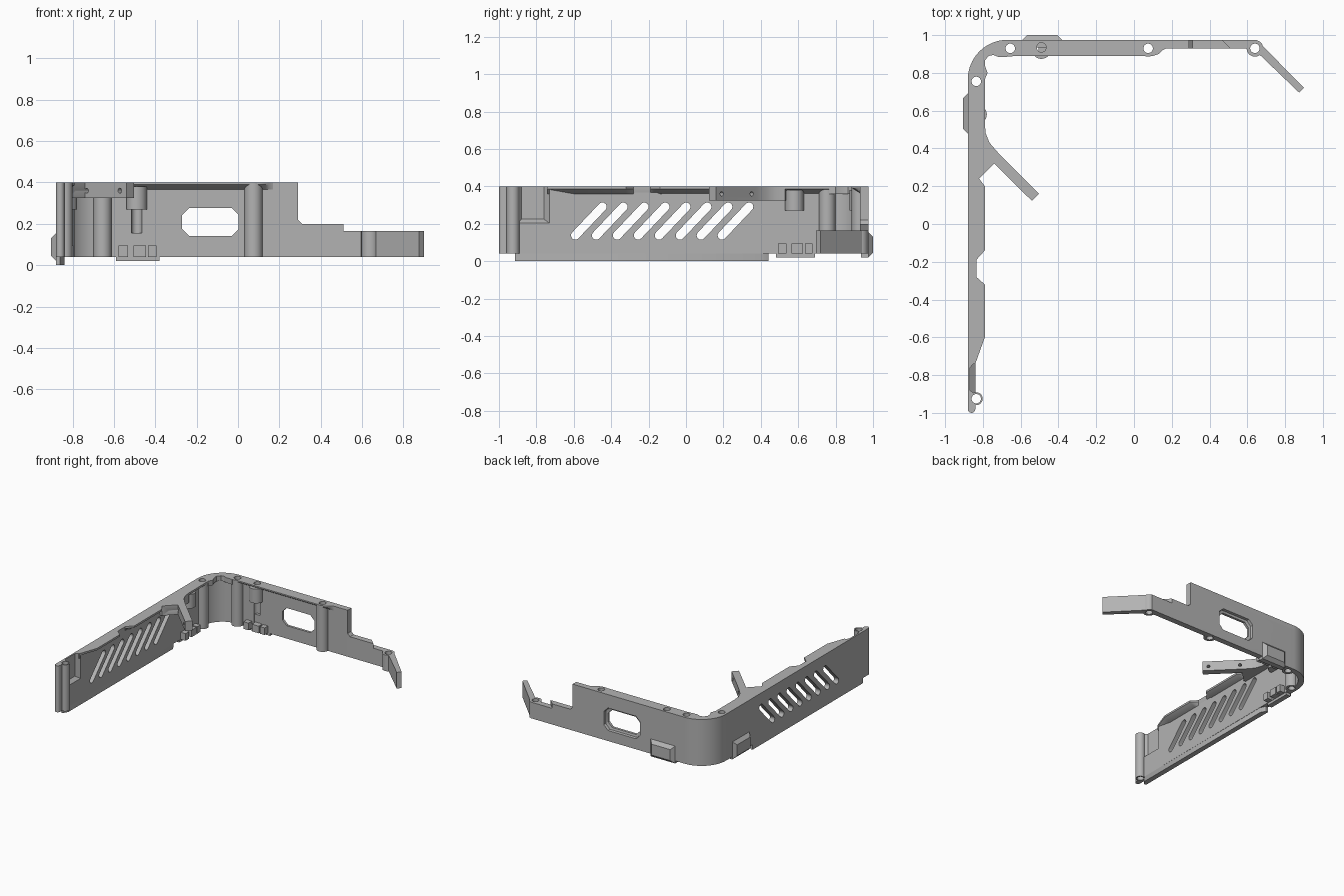
import bpy, bmesh
from math import cos, sin, pi, radians
from mathutils import Vector

if "Cube" in bpy.data.objects:
    bpy.data.objects.remove(bpy.data.objects["Cube"], do_unlink=True)

GREY = (0.45, 0.45, 0.45, 1)
mat = bpy.data.materials.new("plain grey")
mat.use_nodes = True
mat.diffuse_color = GREY
mat.node_tree.nodes["Principled BSDF"].inputs["Base Color"].default_value = GREY

OUT_X, IN_X = -0.88, -0.84      # side wall faces
OUT_Y, IN_Y = 0.975, 0.93       # back wall faces
BOTTOM, TOP = 0.04, 0.40
parts = []


def add_loft(bm, rings):
    loops = [[bm.verts.new(p) for p in ring] for ring in rings]
    bm.faces.new(loops[0])
    bm.faces.new(loops[-1])
    n = len(loops[0])
    for a, b in zip(loops, loops[1:]):
        for i in range(n):
            j = (i + 1) % n
            bm.faces.new((a[i], a[j], b[j], b[i]))


def make(name, *solids, part=True):
    """One object made from lofted solids, each a list of rings."""
    bm = bmesh.new()
    for rings in solids:
        add_loft(bm, rings)
    bmesh.ops.recalc_face_normals(bm, faces=bm.faces)
    me = bpy.data.meshes.new(name)
    bm.to_mesh(me)
    bm.free()
    ob = bpy.data.objects.new(name, me)
    bpy.context.collection.objects.link(ob)
    me.materials.append(mat)
    if part:
        parts.append(ob)
    else:
        ob.hide_render = True
    return ob


def prism(plan, z0, z1):
    return [[(x, y, z) for x, y in plan] for z in (z0, z1)]


def arc(cx, cy, r, a0, a1, n=16):
    return [(cx + r * cos(radians(a0 + (a1 - a0) * i / n)),
             cy + r * sin(radians(a0 + (a1 - a0) * i / n))) for i in range(n + 1)]


def disc(x, y, r):
    return arc(x, y, r, 0, 360, 24)[:-1]


def cut(ob, cutter):
    mod = ob.modifiers.new("cut", "BOOLEAN")
    mod.operation, mod.solver, mod.object = "DIFFERENCE", "EXACT", cutter
    dg = bpy.context.evaluated_depsgraph_get()
    me = bpy.data.meshes.new_from_object(ob.evaluated_get(dg))
    ob.modifiers.clear()
    ob.data = me


# Main wall: side, rounded corner and back in one strip
outer_corner = arc(-0.67, 0.765, 0.21, 180, 90)
inner_corner = arc(-0.67, 0.765, 0.167, 90, 180)
wall = make("main_wall", prism(
    arc(-0.86, -0.98, 0.02, 360, 180, 8) + outer_corner
    + [(0.29, OUT_Y), (0.29, IN_Y)] + inner_corner, BOTTOM, TOP))

# Stepped lower end of the back wall, with its angled tip
make("back_wall_step", prism([(0.28, IN_Y), (0.51, IN_Y), (0.465, OUT_Y),
                              (0.28, OUT_Y)], BOTTOM, 0.2))
make("step_fillet", [[(x, y, z) for x, z in ((0.28, 0.19), (0.31, 0.2), (0.29, 0.22),
                                             (0.28, 0.22))] for y in (IN_Y, OUT_Y)])
tip = make("angled_tip", prism([(0.28, IN_Y), (0.63, IN_Y), (0.875, 0.695), (0.9, 0.72),
                                (0.65, OUT_Y), (0.28, OUT_Y)], BOTTOM, 0.165))

# Foot strip under the side wall
make("foot_strip", prism([(OUT_X, -0.915), (-0.86, -0.915), (IN_X, -0.88), (IN_X, 0.4),
                          (-0.86, 0.44), (OUT_X, 0.44)], 0, 0.045))

# Top flanges, with sloping undersides
side_plan = [(OUT_X, -0.74), (IN_X, -0.74), (-0.79, -0.6), (-0.79, -0.32), (-0.835, -0.28),
             (-0.835, -0.19), (-0.79, -0.14), (-0.79, 0.2), (-0.82, 0.24), (-0.79, 0.29),
             (-0.79, 0.77), (OUT_X, 0.77)]
back_plan = [(-0.68, OUT_Y), (-0.68, 0.89), (0.1, 0.89), (0.13, 0.9), (0.15, 0.92),
             (0.17, IN_Y), (0.17, OUT_Y)]
side_flange = make("side_flange", prism(side_plan, TOP, 0.385)
                   + [[(min(x, IN_X), y, 0.36) for x, y in side_plan]])
back_flange = make("back_flange", prism(back_plan, TOP, 0.39)
                   + [[(x, max(y, IN_Y), 0.365) for x, y in back_plan]])
corner_flange = make("corner_flange", prism(
    outer_corner + [(-0.67, 0.885), (-0.72, 0.885), (-0.745, 0.895), (-0.77, 0.89),
                    (-0.79, 0.865), (-0.79, 0.84), (-0.775, 0.8), (-0.79, 0.765)], 0.36, TOP))

# Diagonal arm with two cross holes
arm = make("diagonal_arm", prism(
    [(-0.85, 0.55), (-0.79, 0.53), (-0.785, 0.48), (-0.765, 0.43), (-0.72, 0.378),
     (-0.503, 0.16), (-0.54, 0.122), (-0.74, 0.32), (-0.82, 0.24), (-0.85, 0.24)], 0.325, TOP))
across = Vector((1, 1, 0)).normalized()
along = Vector((1, -1, 0)).normalized()
cross_holes = make("arm_hole_cutter", *[
    [[Vector((x, y, 0.36)) + across * t + along * u + Vector((0, 0, v))
      for u, v in disc(0, 0, 0.012)] for t in (-0.09, 0.09)]
    for x, y in ((-0.715, 0.33), (-0.555, 0.17))], part=False)
cut(arm, cross_holes)

# Screw bosses: x, y, radius, bottom, top
bosses = [(-0.835, 0.755, 0.044, BOTTOM, TOP), (-0.655, 0.93, 0.044, BOTTOM, TOP),
          (0.075, 0.93, 0.044, BOTTOM, TOP), (-0.835, -0.925, 0.034, BOTTOM, TOP),
          (0.64, 0.93, 0.044, BOTTOM, 0.165), (-0.49, 0.924, 0.05, 0.27, 0.38)]
boss_objects = [make("screw_boss", prism(disc(x, y, r), a, b)) for x, y, r, a, b in bosses]
make("side_blind_boss", prism(disc(-0.829, 0.58, 0.05), 0.27, 0.38))

# Slanted vents, window, recess near the end, and screw holes
def vent(i):
    y, z = -0.592 + 0.112 * i, 0.138
    dy, dz = 0.145, 0.153
    outline = arc(y, z, 0.023, 136.5, 316.5, 8) + arc(y + dy, z + dz, 0.023, -43.5, 136.5, 8)
    return [[(x, a, b) for a, b in outline] for x in (-0.95, -0.8)]


def window_ring(y, grow):
    x0, x1, z0, z1, c = -0.27 - grow, 0.003 + grow, 0.14 - grow, 0.277 + grow, 0.035
    return [(x, y, z) for x, z in ((x0 + c, z0), (x1 - c, z0), (x1, z0 + c), (x1, z1 - c),
                                   (x1 - c, z1), (x0 + c, z1), (x0, z1 - c), (x0, z0 + c))]


def recess_ring(x, y0, y1, z0):
    return [(x, y0, z0), (x, y1, z0), (x, y1, 0.5), (x, y0, 0.5)]


vents = make("vent_cutter", *[vent(i) for i in range(8)], part=False)
window = make("window_cutter", [window_ring(0.85, 0), window_ring(0.95, 0),
                                window_ring(0.955, 0.016), window_ring(1.0, 0.022)], part=False)
recess = make("recess_cutter", [recess_ring(-0.868, -0.88, -0.76, 0.225),
                                recess_ring(-0.835, -0.905, -0.725, 0.2)], part=False)
holes = make("screw_hole_cutter", *[prism(disc(x, y + (0.011 if b == 0.38 else 0), 0.025),
                                          -0.1, 0.5) for x, y, r, a, b in bosses], part=False)
for cutter in (vents, window, recess, holes):
    cut(wall, cutter)
for ob in [tip, side_flange, back_flange, corner_flange] + boss_objects:
    cut(ob, holes)


# Snap clips: an outer bump and three inner blocks on each wall
def on_back(s, d, z):
    return (s - 0.485, OUT_Y + d, z)


def on_side(s, d, z):
    return (OUT_X - d, s + 0.585, z)


def bump_ring(place, d, w, z0, z1):
    return [place(s, d, z) for s, z in ((-w, z0), (w, z0), (w, z1), (-w, z1))]


for label, place in (("back", on_back), ("side", on_side)):
    make(label + "_snap_bump", [bump_ring(place, -0.04, 0.105, 0.02, 0.155),
                                bump_ring(place, 0, 0.105, 0.02, 0.155),
                                bump_ring(place, 0.025, 0.08, 0.045, 0.13)])
    make(label + "_snap_blocks", *[
        [bump_ring(lambda s, d, z: place(s + mid, d, z), d, w, BOTTOM, 0.095)
         for d in (-0.085, -0.03)] for mid, w in ((-0.07, 0.022), (0.01, 0.03), (0.07, 0.02))])

# Tidy up helpers and smooth the round surfaces
for cutter in (vents, window, recess, holes, cross_holes):
    bpy.data.objects.remove(cutter, do_unlink=True)
for ob in bpy.context.view_layer.objects:
    ob.select_set(ob in parts)
bpy.context.view_layer.objects.active = wall
bpy.ops.object.shade_smooth_by_angle(angle=radians(30))
